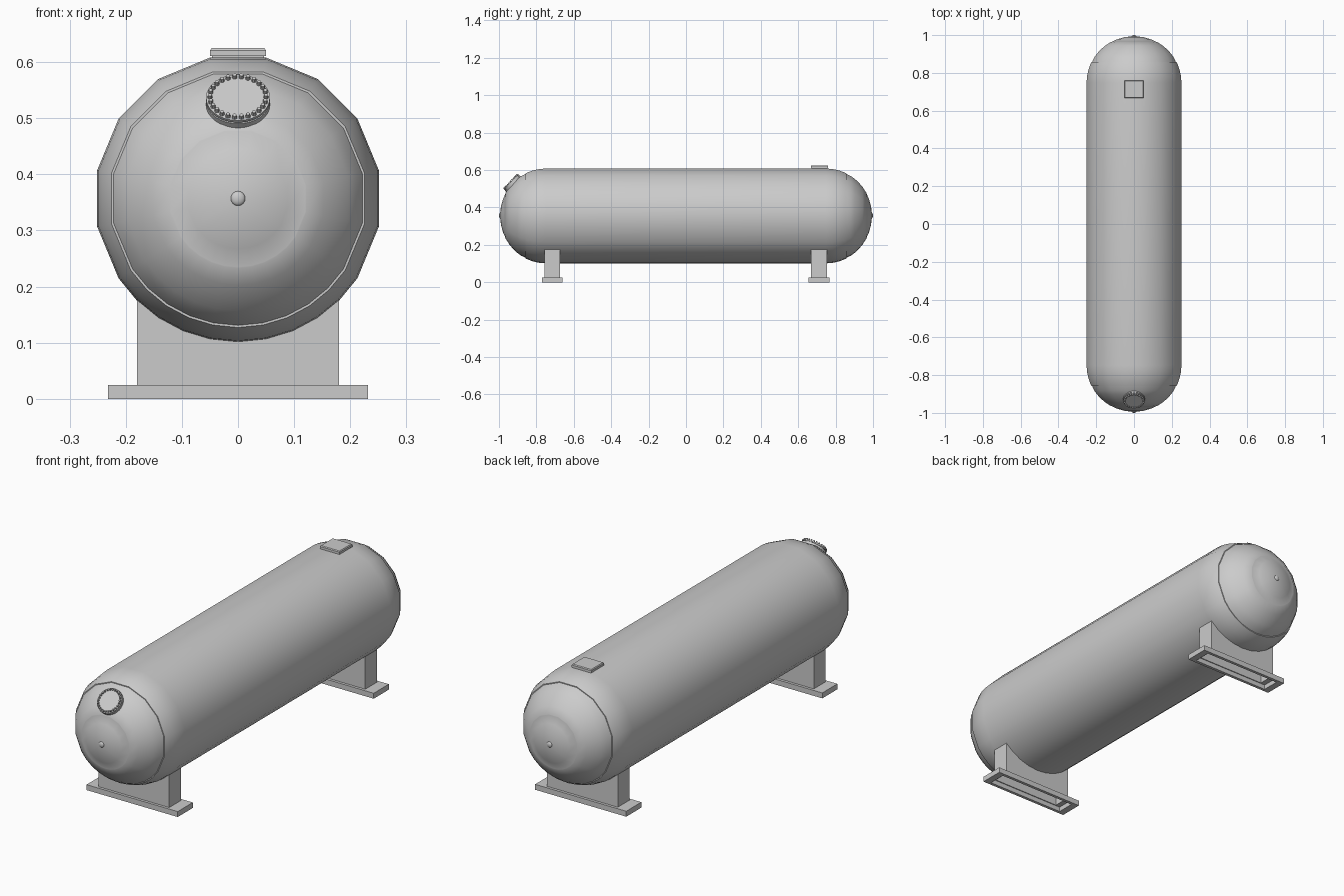
import bpy, bmesh, math
from mathutils import Matrix, Vector

cube = bpy.data.objects.get("Cube")
if cube:
    bpy.data.objects.remove(cube)

AXIS_Z, RADIUS, DOME_Y, DOME_DEPTH = 0.357, 0.256, 0.748, 0.248

grey = bpy.data.materials.new("tank grey")
grey.use_nodes = True
colour = (0.6, 0.6, 0.6, 1)
grey.diffuse_color = colour
grey.node_tree.nodes["Principled BSDF"].inputs["Base Color"].default_value = colour


def finish(name, bm, smooth=None):
    bmesh.ops.recalc_face_normals(bm, faces=bm.faces)
    mesh = bpy.data.meshes.new(name)
    bm.to_mesh(mesh)
    bm.free()
    obj = bpy.data.objects.new(name, mesh)
    bpy.context.collection.objects.link(obj)
    mesh.materials.append(grey)
    if smooth:
        bpy.ops.object.select_all(action="DESELECT")
        obj.select_set(True)
        bpy.context.view_layer.objects.active = obj
        bpy.ops.object.shade_smooth_by_angle(angle=math.radians(smooth))
    return obj


def loft(name, rings, smooth=None):
    """Skin a list of closed rings and cap both ends."""
    bm = bmesh.new()
    loops = [[bm.verts.new(p) for p in ring] for ring in rings]
    n = len(loops[0])
    for a, b in zip(loops, loops[1:]):
        for i in range(n):
            j = (i + 1) % n
            bm.faces.new((a[i], a[j], b[j], b[i]))
    bm.faces.new(loops[0])
    bm.faces.new(loops[-1])
    return finish(name, bm, smooth)


# Tank: coarse upper section, finer belly
steps = [i for i in range(32) if i % 2 or 19 <= i <= 29]
angles = [math.radians(11.25 * i) for i in steps]


def tank_ring(r, y):
    return [(r * math.cos(a), y, AXIS_Z + r * math.sin(a)) for a in angles]


def dome_y(r):
    return DOME_Y + DOME_DEPTH * math.sqrt(max(0, 1 - (r / RADIUS) ** 2))


# Dome profile (radius, y) with small steps at the plate seams
half = [(RADIUS, DOME_Y)]
half += [(RADIUS * math.cos(math.radians(t)), DOME_Y + DOME_DEPTH * math.sin(math.radians(t)))
         for t in (8, 16, 23)]
half += [(0.23, dome_y(0.23)), (0.226, dome_y(0.23))]
half += [(r, dome_y(r) - 0.001) for r in (0.215, 0.2, 0.18, 0.155, 0.124)]
half += [(0.122, dome_y(0.124) - 0.001)]
half += [(r, dome_y(r) - 0.002) for r in (0.09, 0.05, 0.015)]
profile = [(r, -y) for r, y in reversed(half)] + half
loft("tank", [tank_ring(r, y) for r, y in profile], 40)

# Domed plug in the middle of each end
for side, label in ((-1, "front"), (1, "rear")):
    bm = bmesh.new()
    bmesh.ops.create_uvsphere(bm, u_segments=16, v_segments=8, radius=0.013)
    bmesh.ops.scale(bm, vec=(1, 0.5, 1), verts=bm.verts)
    bmesh.ops.translate(bm, vec=(0, side * 0.9935, AXIS_Z), verts=bm.verts)
    finish(label + "_end_plug", bm, 60)


def rectangle(hx, hy, z, y):
    return [(sx * hx, y + sy * hy, z) for sx, sy in ((-1, -1), (1, -1), (1, 1), (-1, 1))]


# Saddles: hollow upright on a wider foot frame
saddle = [(0.175, 0.037, 0.16), (0.175, 0.037, 0.022), (0.2, 0.041, 0.022), (0.2, 0.041, 0),
          (0.232, 0.055, 0), (0.232, 0.055, 0.025), (0.18, 0.0425, 0.025), (0.18, 0.0425, 0.178)]
for y, label in ((-0.715, "front"), (0.711, "rear")):
    loft(label + "_saddle", [rectangle(hx, hy, z, y) for hx, hy, z in saddle])

# Square top hatch with a chamfered lid
hatch = [(0.046, 0.042, 0.59), (0.046, 0.042, 0.611), (0.05, 0.046, 0.611),
         (0.05, 0.046, 0.621), (0.047, 0.043, 0.625)]
loft("top_hatch", [rectangle(hx, hy, z, 0.714) for hx, hy, z in hatch])

# Round manhole on the front dome, tilted with the surface
normal = Vector((0, -0.72, 0.69)).normalized()
place = (Matrix.Translation(Vector((0, -DOME_Y, AXIS_Z)) + normal * 0.25)
         @ normal.to_track_quat("Z", "Y").to_matrix().to_4x4())


def circle(r, z, n=32):
    return [place @ Vector((r * math.cos(math.tau * i / n), r * math.sin(math.tau * i / n), z))
            for i in range(n)]


loft("manhole_flange", [circle(0.057, -0.02), circle(0.057, 0.002), circle(0.053, 0.002),
                        circle(0.053, 0.005), circle(0.057, 0.005), circle(0.057, 0.010)], 35)

# Ring of bolts
bm = bmesh.new()
for i in range(26):
    turn = Matrix.Rotation(math.tau * i / 26, 4, "Z")
    bmesh.ops.create_cone(bm, cap_ends=True, segments=8, radius1=0.0048, radius2=0.0035, depth=0.008,
                          matrix=place @ turn @ Matrix.Translation((0.05, 0, 0.013)))
finish("manhole_bolts", bm, 35)
